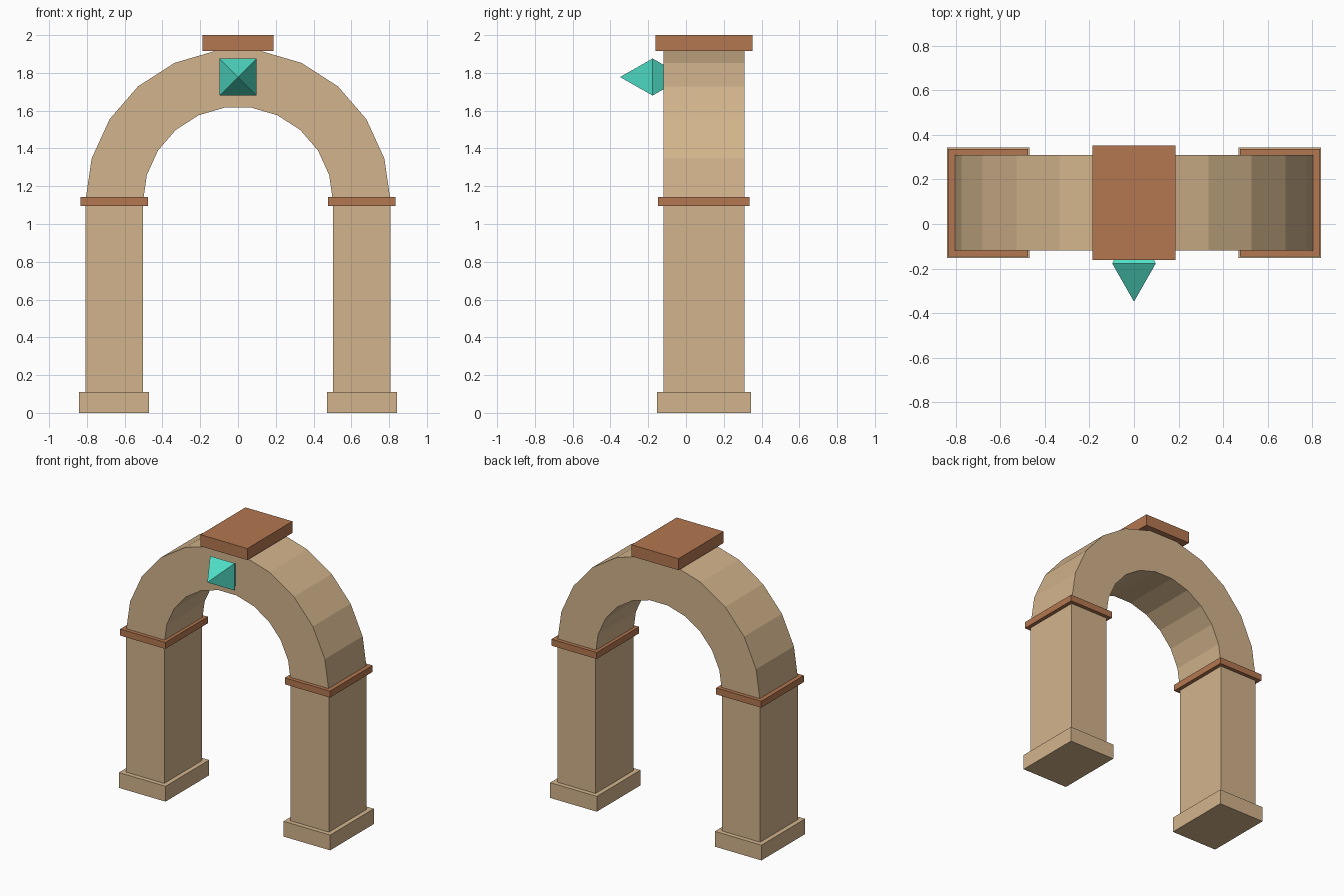
import bpy
import bmesh
from math import sin, cos, pi
from mathutils import Vector

default = bpy.data.objects.get("Cube")
if default:
    bpy.data.objects.remove(default, do_unlink=True)


def material(name, colour):
    mat = bpy.data.materials.new(name)
    mat.use_nodes = True
    rgba = (*colour, 1)
    mat.diffuse_color = rgba
    mat.node_tree.nodes["Principled BSDF"].inputs["Base Color"].default_value = rgba
    return mat


stone = material("tan stone", (0.645, 0.456, 0.262))
clay = material("brown clay", (0.456, 0.184, 0.08))
crystal = material("turquoise crystal", (0.08, 0.73, 0.565))


def add_object(name, bm, mat):
    bmesh.ops.recalc_face_normals(bm, faces=bm.faces)
    mesh = bpy.data.meshes.new(name)
    bm.to_mesh(mesh)
    bm.free()
    mesh.materials.append(mat)
    obj = bpy.data.objects.new(name, mesh)
    bpy.context.collection.objects.link(obj)
    return obj


def box(name, low, high, mat):
    low, high = Vector(low), Vector(high)
    bm = bmesh.new()
    bmesh.ops.create_cube(bm, size=1)
    bmesh.ops.scale(bm, vec=high - low, verts=bm.verts)
    bmesh.ops.translate(bm, vec=(low + high) / 2, verts=bm.verts)
    return add_object(name, bm, mat)


FRONT, BACK = -0.12, 0.31
MIDDLE = (FRONT + BACK) / 2
SPRING = 1.118          # height where the arch begins
INNER, OUTER = 0.503, 0.808
SEGMENTS = 11


# Legs: plinth, pillar and projecting band on each side
def leg_block(part, side, margin, bottom, top, mat):
    centre = side * (INNER + OUTER) / 2
    half_x = (OUTER - INNER) / 2 + margin
    half_y = (BACK - FRONT) / 2 + margin
    box(part, (centre - half_x, MIDDLE - half_y, bottom),
        (centre + half_x, MIDDLE + half_y, top), mat)


for label, side in (("left", 1), ("right", -1)):
    leg_block(label + "_plinth", side, 0.033, 0, 0.11, stone)
    leg_block(label + "_pillar", side, 0, 0.11, 1.1, stone)
    leg_block(label + "_band", side, 0.027, 1.095, 1.142, clay)

# Arch: faceted half ring extruded front to back
bm = bmesh.new()
profile = []
for radius, steps in ((OUTER, range(SEGMENTS + 1)),
                      (INNER, reversed(range(SEGMENTS + 1)))):
    for i in steps:
        a = pi * i / SEGMENTS
        profile.append((radius * cos(a), SPRING + radius * sin(a)))
front = [bm.verts.new((x, FRONT, z)) for x, z in profile]
back = [bm.verts.new((x, BACK, z)) for x, z in profile]
count = len(profile)
for i in range(count):
    j = (i + 1) % count
    bm.faces.new((front[i], front[j], back[j], back[i]))
for i in range(SEGMENTS):
    quad = (i, i + 1, count - 2 - i, count - 1 - i)
    for ring in (front, back):
        bm.faces.new([ring[k] for k in quad])
add_object("arch", bm, stone)

# Cap slab on the crown
box("cap_slab", (-0.187, -0.161, 1.917), (0.187, 0.352, 2), clay)

# Gem: square double pyramid pointing forwards
bm = bmesh.new()
half, depth = 0.098, 0.172
centre = Vector((0, -0.177, 1.778))
square = [bm.verts.new(centre + Vector((sx * half, 0, sz * half)))
          for sx, sz in ((-1, -1), (1, -1), (1, 1), (-1, 1))]
for direction in (-1, 1):
    tip = bm.verts.new(centre + Vector((0, direction * depth, 0)))
    for i in range(4):
        bm.faces.new((square[i], square[(i + 1) % 4], tip))
add_object("gem", bm, crystal)
